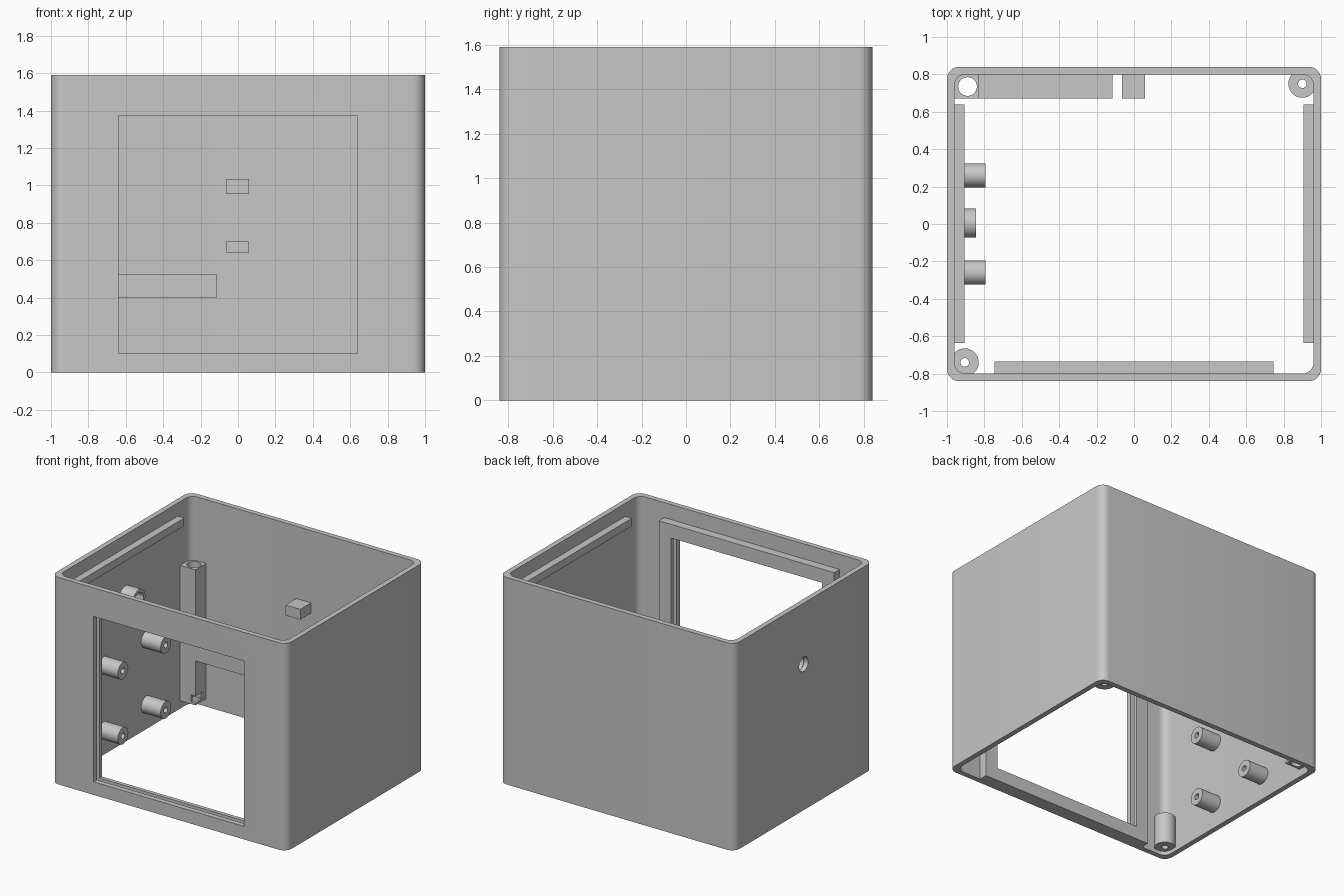
import bpy, bmesh, math
from mathutils import Matrix, Vector

if "Cube" in bpy.data.objects:
    bpy.data.objects.remove(bpy.data.objects["Cube"])

grey = bpy.data.materials.new("light grey plastic")
grey.use_nodes = True
COLOR = (0.57, 0.57, 0.57, 1)
grey.diffuse_color = COLOR
grey.node_tree.nodes["Principled BSDF"].inputs["Base Color"].default_value = COLOR

HEIGHT = 1.59
HALF_X, HALF_Y, WALL = 1.0, 0.84, 0.04


def make_object(name, bm):
    bmesh.ops.recalc_face_normals(bm, faces=bm.faces)
    mesh = bpy.data.meshes.new(name)
    bm.to_mesh(mesh)
    bm.free()
    mesh.materials.append(grey)
    obj = bpy.data.objects.new(name, mesh)
    bpy.context.collection.objects.link(obj)
    return obj


def box(name, x, y, z):
    """Box from three (low, high) ranges."""
    bm = bmesh.new()
    bmesh.ops.create_cube(bm, size=1)
    for v in bm.verts:
        v.co = Vector([r[0] if c < 0 else r[1] for c, r in zip(v.co, (x, y, z))])
    return make_object(name, bm)


def cylinder(name, start, end, radius, sides=32):
    a, b = Vector(start), Vector(end)
    bm = bmesh.new()
    turn = (b - a).to_track_quat('Z', 'Y').to_matrix().to_4x4()
    bmesh.ops.create_cone(bm, cap_ends=True, segments=sides, radius1=radius, radius2=radius,
                          depth=(b - a).length, matrix=Matrix.Translation((a + b) / 2) @ turn)
    return make_object(name, bm)


def rounded_loop(bm, hx, hy, radius, z, steps=8):
    verts = []
    for k, (sx, sy) in enumerate(((1, 1), (-1, 1), (-1, -1), (1, -1))):
        for i in range(steps + 1):
            a = math.pi / 2 * (k + i / steps)
            verts.append(bm.verts.new((sx * (hx - radius) + radius * math.cos(a),
                                       sy * (hy - radius) + radius * math.sin(a), z)))
    return verts


def cut(obj, *cutters):
    for cutter in cutters:
        mod = obj.modifiers.new("cut", 'BOOLEAN')
        mod.operation, mod.solver, mod.object = 'DIFFERENCE', 'EXACT', cutter
        bpy.context.view_layer.objects.active = obj
        bpy.ops.object.modifier_apply(modifier=mod.name)
        bpy.data.objects.remove(cutter)


def tube(name, start, end, radius, bore):
    """Cylinder with a hole bored all the way along it."""
    obj = cylinder(name, start, end, radius)
    d = (Vector(end) - Vector(start)).normalized() * 0.1
    cut(obj, cylinder("bore", Vector(start) - d, Vector(end) + d, bore, 24))
    return obj


# Enclosure walls, open at the top and the bottom
bm = bmesh.new()
inner = (HALF_X - WALL, HALF_Y - WALL)
loops = [rounded_loop(bm, HALF_X, HALF_Y, 0.065, 0),
         rounded_loop(bm, HALF_X, HALF_Y, 0.065, HEIGHT),
         rounded_loop(bm, *inner, 0.06, HEIGHT),
         rounded_loop(bm, *inner, 0.06, 0)]
for a, b in zip(loops, loops[1:] + loops[:1]):
    for i in range(len(a)):
        j = (i + 1) % len(a)
        bm.faces.new((a[i], a[j], b[j], b[i]))
walls = make_object("walls", bm)

# Window in the front, and round socket hole in the right wall
WIN_X, WIN_Z = (-0.64, 0.64), (0.10, 1.37)
cut(walls, box("window_cutter", WIN_X, (-1, -0.7), WIN_Z),
    cylinder("socket_cutter", (-1.1, 0, 1.12), (-0.8, 0, 1.12), 0.055))

# Window frame behind the front wall, with a groove for a panel
frame = box("window_frame", (-0.745, 0.745), (-0.80, -0.735), (0.0, 1.475))
cut(frame, box("window_cutter", WIN_X, (-1, -0.7), WIN_Z),
    box("groove_cutter", (-0.68, 0.68), (-0.81, -0.765), (0.06, 1.41)))

# Rails along the top of both side walls
for side, name in ((1, "left_rail"), (-1, "right_rail")):
    box(name, sorted((side * 0.905, side * 0.97)), (-0.635, 0.64), (1.43, 1.49))

# Four standoffs and a socket ring on the right wall
for y in (-0.26, 0.26):
    for z in (0.19, 0.69):
        post = cylinder("standoff", (-0.97, y, z), (-0.795, y, z), 0.064)
        cut(post, cylinder("bore", (-0.93, y, z), (-0.7, y, z), 0.022, 24))
tube("socket_ring", (-0.965, 0.005, 1.12), (-0.845, 0.005, 1.12), 0.078, 0.055)

# Screw column in the back right corner, notched at its foot
column = box("screw_column", (-0.97, -0.83), (0.67, 0.82), (0.06, 1.10))
cut(column, cylinder("bore", (-0.89, 0.735, 0), (-0.89, 0.735, 1.2), 0.05),
    box("notch_cutter", (-0.87, -0.8), (0.6, 0.76), (0.075, 0.13)))

# Short screw posts in two opposite corners
for name, x, y in (("front_screw_post", -0.905, -0.74), ("back_screw_post", 0.90, 0.75)):
    tube(name, (x, y, 0.03), (x, y, 0.27), 0.075, 0.023)

# Ledge and two stops on the back wall
box("back_ledge", (-0.832, -0.115), (0.67, 0.81), (0.40, 0.525))
box("upper_stop", (-0.065, 0.06), (0.67, 0.81), (0.955, 1.035))
box("lower_stop", (-0.065, 0.06), (0.67, 0.81), (0.64, 0.70))

# Smooth round surfaces, keep edges sharp
bpy.ops.object.select_all(action='DESELECT')
for obj in bpy.context.collection.objects:
    if obj.type == 'MESH':
        obj.select_set(True)
        bpy.context.view_layer.objects.active = obj
bpy.ops.object.shade_smooth_by_angle(angle=math.radians(30))
